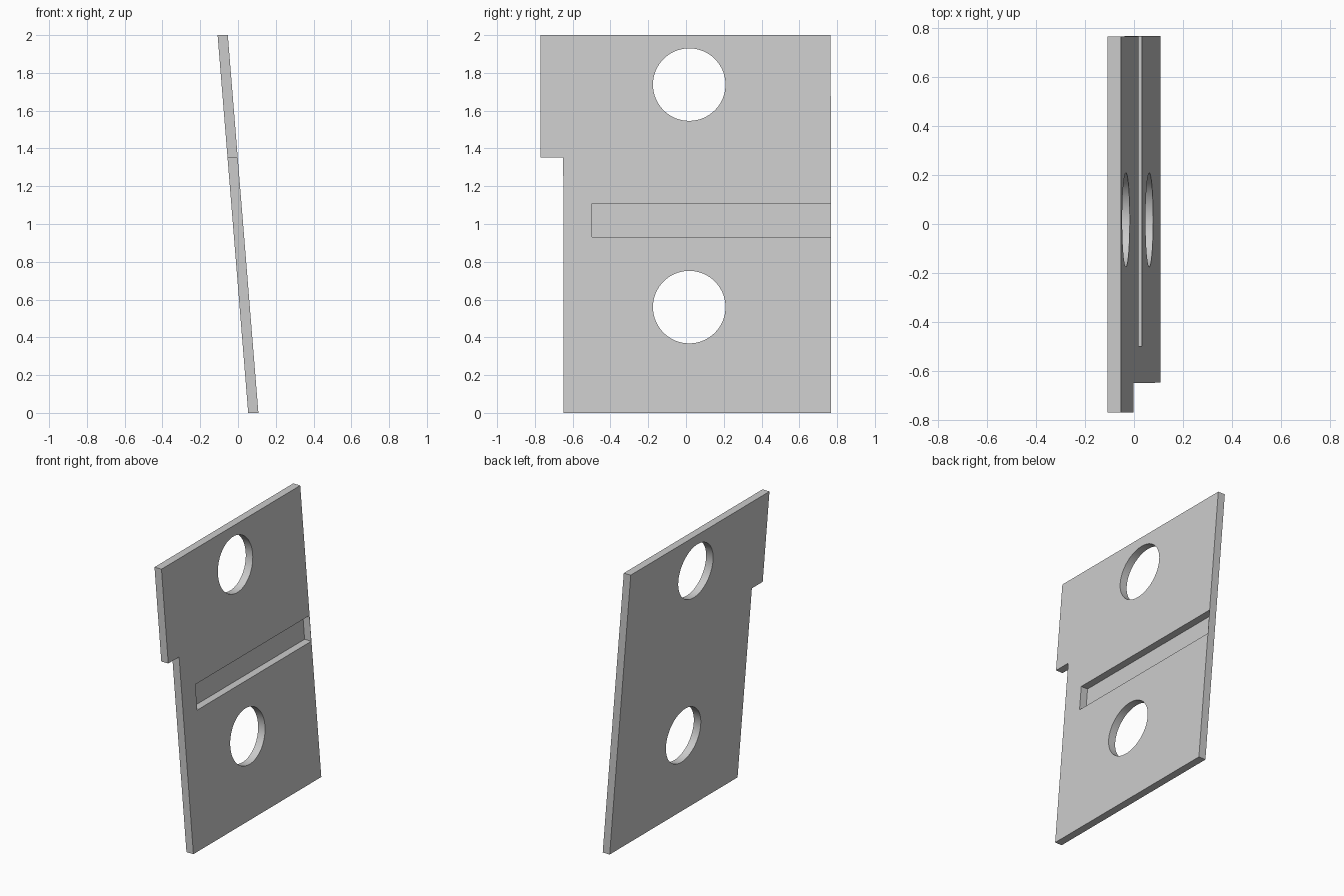
import bpy, bmesh, math

if "Cube" in bpy.data.objects:
    bpy.data.objects.remove(bpy.data.objects["Cube"])

T = 0.054            # plate thickness
SHEAR = -0.162 / 2   # sideways lean per unit of height


def prism(name, outline, x0, x1):
    """Extrude a (y, z) outline along x."""
    bm = bmesh.new()
    face = bm.faces.new([bm.verts.new((x0, y, z)) for y, z in outline])
    ext = bmesh.ops.extrude_face_region(bm, geom=[face])["geom"]
    for v in ext:
        if isinstance(v, bmesh.types.BMVert):
            v.co.x = x1
    bmesh.ops.recalc_face_normals(bm, faces=bm.faces[:])
    mesh = bpy.data.meshes.new(name)
    bm.to_mesh(mesh)
    bm.free()
    obj = bpy.data.objects.new(name, mesh)
    bpy.context.collection.objects.link(obj)
    return obj


def cut(target, cutter):
    bpy.context.view_layer.objects.active = target
    mod = target.modifiers.new("cut", 'BOOLEAN')
    mod.operation = 'DIFFERENCE'
    mod.solver = 'EXACT'
    mod.object = cutter
    bpy.ops.object.modifier_apply(modifier=mod.name)
    bpy.data.objects.remove(cutter)


def circle(cy, cz, r, n=64):
    return [(cy + r * math.cos(2 * math.pi * i / n),
             cz + r * math.sin(2 * math.pi * i / n)) for i in range(n)]


# Plate with a stepped side
plate = prism("slotted_plate", [(-0.648, 0), (0.768, 0), (0.766, 2),
                                (-0.77, 2), (-0.77, 1.353), (-0.65, 1.353)],
              -T / 2, T / 2)

# Two round through holes
for z in (0.56, 1.738):
    cut(plate, prism("hole_cutter", circle(0.017, z, 0.192), -0.2, 0.2))

# Deep slot on the right face, leaving a thin back and end wall
cut(plate, prism("slot_cutter", [(-0.498, 0.932), (0.765, 0.932),
                                 (0.765, 1.108), (-0.498, 1.108)],
                 -T / 2 + 0.002, 0.2))

# Lean the plate, keeping top and bottom level
for v in plate.data.vertices:
    v.co.x += SHEAR * (v.co.z - 1)

# Smooth hole walls, sharp edges
plate.select_set(True)
bpy.context.view_layer.objects.active = plate
bpy.ops.object.shade_smooth_by_angle(angle=math.radians(30))
